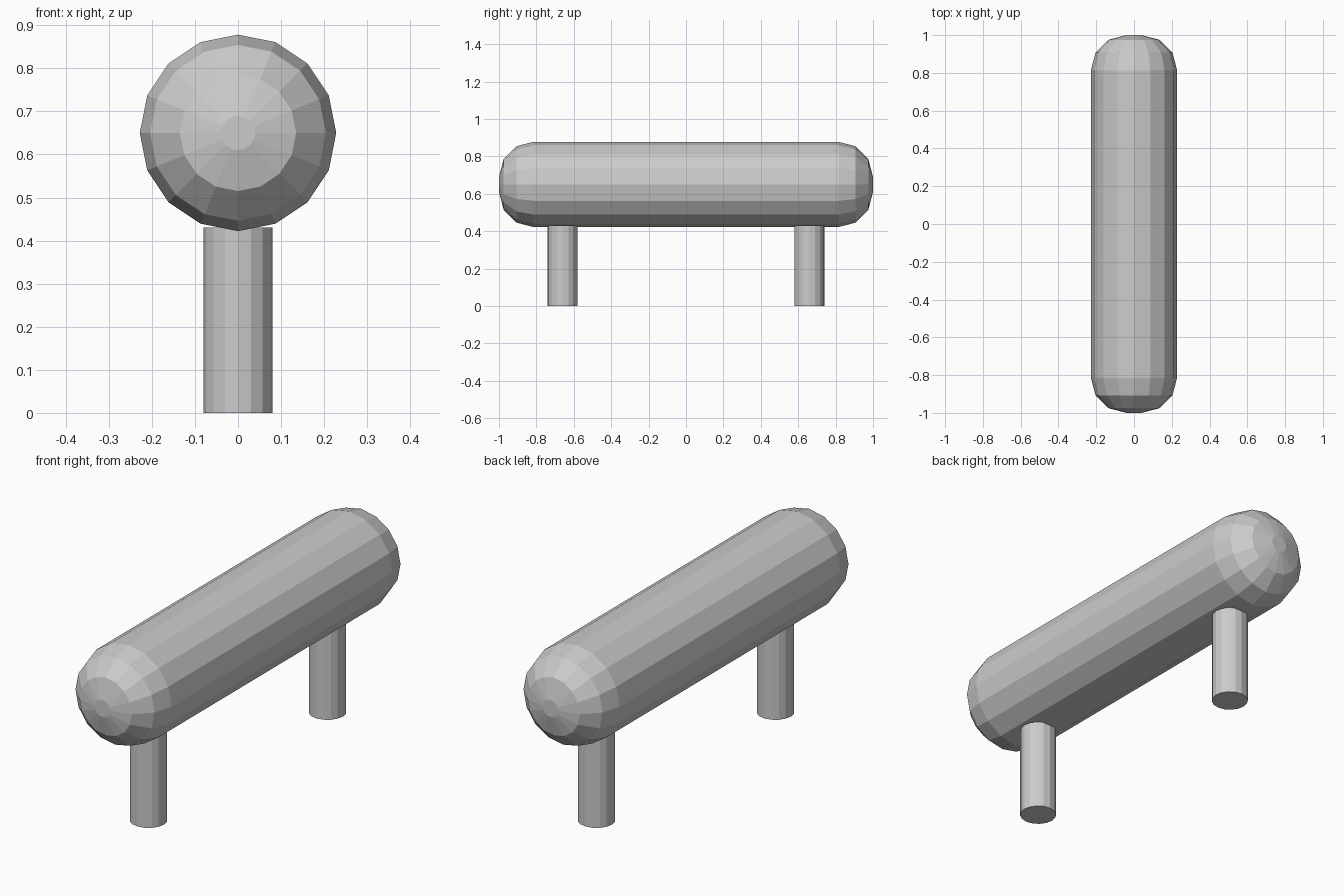
import bpy, bmesh
from math import cos, sin, tau

if "Cube" in bpy.data.objects:
    bpy.data.objects.remove(bpy.data.objects["Cube"])

SIDES = 16


def lathe(name, rings, place):
    """Skin rings of (position, radius); place maps (u, v, position) to 3D."""
    bm = bmesh.new()
    loops = []
    for pos, r in rings:
        loops.append([bm.verts.new(place(r * cos(tau * i / SIDES), r * sin(tau * i / SIDES), pos))
                      for i in range(SIDES)])
    for a, b in zip(loops, loops[1:]):
        for i in range(SIDES):
            j = (i + 1) % SIDES
            bm.faces.new((a[i], a[j], b[j], b[i]))
    bm.faces.new(loops[0])
    bm.faces.new(loops[-1])
    bmesh.ops.recalc_face_normals(bm, faces=bm.faces[:])
    mesh = bpy.data.meshes.new(name)
    bm.to_mesh(mesh)
    bm.free()
    obj = bpy.data.objects.new(name, mesh)
    bpy.context.collection.objects.link(obj)
    return obj


# Padded roll with rounded ends, lying along y
end = [(1.0, 0.04), (0.975, 0.135), (0.907, 0.204), (0.815, 0.228)]
profile = [(-y, r) for y, r in end] + end[::-1]
lathe("padded_roll", profile, lambda u, v, y: (u, y, 0.65 + v))

# Two upright posts
for name, y0 in (("front_post", -0.66), ("back_post", 0.66)):
    lathe(name, [(0.0, 0.08), (0.43, 0.08)], lambda u, v, z: (u, y0 + v, z))
